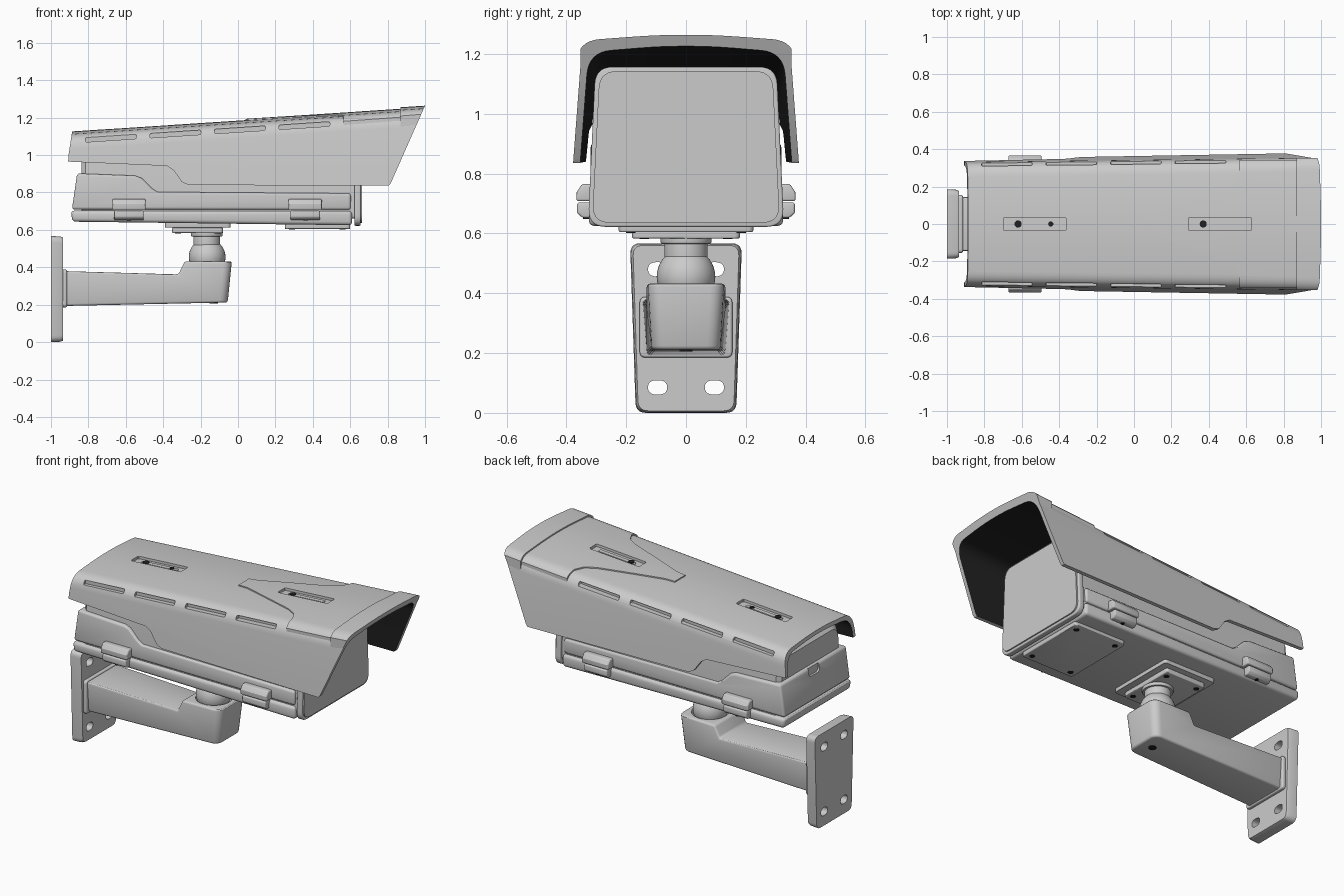
import bpy, bmesh, math
from mathutils import Vector

if "Cube" in bpy.data.objects:
    bpy.data.objects.remove(bpy.data.objects["Cube"])

dark = bpy.data.materials.new("dark")
dark.diffuse_color = (0.015, 0.015, 0.015, 1)
dark.use_nodes = True
dark.node_tree.nodes["Principled BSDF"].inputs["Base Color"].default_value = dark.diffuse_color
grey = bpy.data.materials.new("grey")
grey.diffuse_color = (0.6, 0.6, 0.6, 1)
grey.use_nodes = True
grey.node_tree.nodes["Principled BSDF"].inputs["Base Color"].default_value = grey.diffuse_color


def rounded(pts, r, n=5, closed=True):
    """Fillet the corners of a 2D polyline; r is a number or one value per point."""
    out, m = [], len(pts)
    for i, p in enumerate(pts):
        p = Vector(p)
        if not closed and i in (0, m - 1):
            out.append(p)
            continue
        a, b = Vector(pts[i - 1]) - p, Vector(pts[(i + 1) % m]) - p
        t = r[i] if isinstance(r, (list, tuple)) else r
        a = p + a.normalized() * min(t, a.length * 0.49)
        b = p + b.normalized() * min(t, b.length * 0.49)
        for k in range(n + 1):
            u = k / n
            out.append(a * (1 - u) ** 2 + p * 2 * u * (1 - u) + b * u * u)
    return out


def loft(name, sections, dark_range=None):
    """Closed solid through equal-length 3D loops."""
    bm = bmesh.new()
    rings = [[bm.verts.new(p) for p in s] for s in sections]
    n = len(rings[0])
    for r0, r1 in zip(rings, rings[1:]):
        for i in range(n):
            f = bm.faces.new((r0[i], r0[(i + 1) % n], r1[(i + 1) % n], r1[i]))
            if dark_range and dark_range[0] <= i < dark_range[1]:
                f.material_index = 1
    bm.faces.new(rings[0])
    bm.faces.new(rings[-1])
    bmesh.ops.recalc_face_normals(bm, faces=bm.faces[:])
    me = bpy.data.meshes.new(name)
    bm.to_mesh(me)
    bm.free()
    ob = bpy.data.objects.new(name, me)
    bpy.context.collection.objects.link(ob)
    if dark_range:
        me.materials.append(grey)
        me.materials.append(dark)
    return ob


def prism(name, pts, lo, hi, axis):
    put = {"x": lambda p, d: (d, p[0], p[1]),
           "y": lambda p, d: (p[0], d, p[1]),
           "z": lambda p, d: (p[0], p[1], d)}[axis]
    return loft(name, [[put(p, d) for p in pts] for d in (lo, hi)])


def rect(a, b, c, d):
    return [(a, c), (b, c), (b, d), (a, d)]


def disc(cx, cy, r, n=24):
    return [(cx + r * math.cos(2 * math.pi * i / n), cy + r * math.sin(2 * math.pi * i / n)) for i in range(n)]


def apply_mod(ob, kind, **kw):
    m = ob.modifiers.new("m", kind)
    for k, v in kw.items():
        setattr(m, k, v)
    bpy.context.view_layer.objects.active = ob
    bpy.ops.object.modifier_apply(modifier=m.name)


def boolean(ob, cutter, op="DIFFERENCE", keep=False):
    apply_mod(ob, "BOOLEAN", object=cutter, operation=op, solver="EXACT")
    if not keep:
        bpy.data.objects.remove(cutter)


def bevel(ob, w, seg=3):
    apply_mod(ob, "BEVEL", width=w, segments=seg, limit_method="ANGLE", angle_limit=math.radians(35))
    return ob


def paint(ob):
    ob.data.materials.append(dark)
    return ob


# Wall plate with four oblong bolt holes
outline = [(-0.168, 0), (0.168, 0), (0.187, 0.567), (-0.187, 0.567)]
secs = []
for x, k in ((-1, 1), (-0.95, 0.985), (-0.935, 0.95)):
    secs.append([(x, p.x * k, 0.283 + (p.y - 0.283) * (1 - (1 - k) * 0.5)) for p in rounded(outline, 0.035)])
plate = loft("wall_plate", secs)
for y in (-0.095, 0.095):
    for z in (0.085, 0.48):
        boolean(plate, prism("cut", rounded(rect(y - 0.032, y + 0.032, z - 0.024, z + 0.024), 0.03), -1.1, -0.8, "x"))

# Bracket arm, tapered, with a rounded end and a cup for the ball
arm = prism("bracket_arm", [(-0.945, 0.193), (-0.055, 0.212), (-0.033, 0.432), (-0.285, 0.432),
                            (-0.318, 0.362), (-0.945, 0.380)], -1, 1, "y")
for v in arm.data.vertices:
    half = 0.145 - 0.018 * (v.co.x + 0.945) / 0.9
    v.co.y *= half * (0.9 if v.co.z < 0.3 else 1)
bm = bmesh.new()
bm.from_mesh(arm.data)
ends = [e for e in bm.edges if all(v.co.x > -0.07 for v in e.verts) and abs(e.verts[0].co.z - e.verts[1].co.z) > 0.1]
bmesh.ops.bevel(bm, geom=ends, offset=0.045, segments=5, profile=0.5, affect="EDGES")
bm.to_mesh(arm.data)
bm.free()
bevel(arm, 0.012)
boolean(arm, prism("cut", disc(-0.162, 0, 0.102, 40), 0.32, 0.6, "z"))
bevel(prism("arm_flange", rounded(rect(-0.155, 0.155, 0.185, 0.388), 0.02), -0.94, -0.915, "x"), 0.008)
paint(prism("arm_screw", disc(-0.13, 0, 0.022), 0.206, 0.23, "z"))

# Ball joint, neck and mounting plates under the housing
bpy.ops.mesh.primitive_uv_sphere_add(segments=40, ring_count=20, radius=0.098, location=(-0.165, 0, 0.455))
bpy.context.object.name = "ball_joint"
bevel(prism("ball_neck", disc(-0.167, 0, 0.072, 40), 0.46, 0.6, "z"), 0.006)
bevel(prism("ball_neck_collar", disc(-0.167, 0, 0.085, 40), 0.565, 0.6, "z"), 0.006)
bevel(prism("mount_plate", rounded(rect(-0.352, -0.08, -0.18, 0.18), 0.02), 0.583, 0.612, "z"), 0.005)
bevel(prism("mount_pad", rounded(rect(-0.39, -0.04, -0.215, 0.215), 0.02), 0.612, 0.65, "z"), 0.004)
bevel(prism("bottom_hatch", rounded(rect(0.25, 0.6, -0.225, 0.225), 0.02), 0.604, 0.64, "z"), 0.006)
for x, y, z in [(0.29, s * 0.185, 0.602) for s in (1, -1)] + [(0.56, s * 0.185, 0.602) for s in (1, -1)] + \
        [(x, s * 0.14, 0.581) for x in (-0.32, -0.11) for s in (1, -1)]:
    paint(prism("bottom_screw", disc(x, y, 0.016, 16), z, z + 0.02, "z"))

# Housing: tray, lower shell, inner upper body
bevel(prism("housing_tray", [(-0.886, 0.644), (0.61, 0.625), (0.61, 0.701), (-0.893, 0.703)],
            -0.325, 0.325, "y"), 0.018)
lower = prism("housing_lower_shell", [(-0.888, 0.709), (0.603, 0.707), (0.603, 0.795), (-0.43, 0.803),
                                      (-0.46, 0.822), (-0.515, 0.877), (-0.55, 0.89), (-0.86, 0.902)],
              -0.319, 0.319, "y")
bevel(lower, 0.014)
boolean(lower, prism("cut", rounded(rect(-0.05, 0.05, 0.85, 0.95), 0.02), -0.95, -0.855, "x"))


def top_z(x):
    return 1.125 + 0.065 * (x + 0.885)


secs = []
for x, k in ((-0.838, 0.93), (-0.815, 1), (0.625, 1)):
    z1 = top_z(x) - 0.075 - (1 - k) * 0.3
    sec = rounded([(-0.31 * k, 0.66), (0.31 * k, 0.66), (0.287 * k, z1), (-0.287 * k, z1)], [0.02, 0.02, 0.07, 0.07], 6)
    secs.append([(x, p.x, p.y) for p in sec])
loft("housing_upper_body", secs)

# Front frame and window
def face_outline(d):
    return rounded([(-0.328 + d, 0.622 + d), (0.328 - d, 0.622 + d), (0.303 - d, 1.157 - d), (-0.303 + d, 1.157 - d)], 0.06, 7)


bevel(prism("front_frame", face_outline(0), 0.622, 0.656, "x"), 0.006)
prism("front_window", face_outline(0.014), 0.64, 0.664, "x")

# Side latches, two per side
for s in (1, -1):
    for x0 in (-0.672, 0.27):
        up = [(s * y, z) for y, z in ((0.3, 0.708), (0.366, 0.708), (0.366, 0.738), (0.348, 0.765), (0.3, 0.765))]
        low = [(s * y, z) for y, z in ((0.3, 0.652), (0.346, 0.652), (0.364, 0.668), (0.364, 0.703), (0.3, 0.703))]
        bevel(prism("latch_upper", up, x0, x0 + 0.178, "x"), 0.007)
        bevel(prism("latch_lower", low, x0 + 0.01, x0 + 0.168, "x"), 0.007)
        paint(prism("latch_screw", disc(x0 + 0.09, s * 0.334, 0.011, 16), 0.649, 0.67, "z"))


# Sunshield: arched shell trimmed to its side outline
def shell_line(x, off):
    zt, w = top_z(x) + off, 0.336 + 0.012 * x + off
    wb = w + 0.08 * (zt - 0.78)
    pts = [(-wb, 0.78), (-w, zt - 0.018), (0, zt + 0.008), (w, zt - 0.018), (wb, 0.78)]
    return rounded(pts, [0, 0.075, 0.2, 0.075, 0], 8, closed=False)


def shell(name, outer, inner):
    secs = []
    for x in (-1.0, 1.1):
        a, b = shell_line(x, outer), shell_line(x, inner)
        secs.append([(x, p.x, p.y) for p in a + b[::-1]])
    n = len(a)
    return loft(name, secs, dark_range=(n, 2 * n - 1))


side = prism("cut_side", [(-0.908, 0.965), (-0.906, 1.0), (-0.88, 1.17), (0, 1.4), (1.06, 1.4), (0.817, 0.85),
                          (0.805, 0.836), (-0.265, 0.84), (-0.3, 0.856), (-0.345, 0.92), (-0.38, 0.942)],
             -0.6, 0.6, "y")
side.hide_render = True
shield = shell("sunshield", 0, -0.022)
boolean(shield, side, "INTERSECT", keep=True)

# Raised front tongue panel and visor lip
half = [(0.04, 0.05), (0.1, 0.057), (0.47, 0.185), (0.53, 0.22), (0.56, 0.275), (0.565, 0.341), (1.2, 0.345)]
tongue = shell("sunshield_front_panel", 0.007, -0.006)
boolean(tongue, side, "INTERSECT", keep=True)
boolean(tongue, prism("cut", half + [(x, -y) for x, y in half[::-1]], 1.0, 1.6, "z"), "INTERSECT")
lip = shell("visor_lip", 0.015, -0.006)
boolean(lip, side, "INTERSECT", keep=True)
boolean(lip, prism("cut", rect(0.87, 1.2, -0.352, 0.352), 1.0, 1.6, "z"), "INTERSECT")
bpy.data.objects.remove(side)

# Vent slots along both shoulders
for i in range(4):
    x = -0.68 + 0.345 * i
    z = top_z(x) - 0.048
    d = 0.136 * 0.066
    pts = rounded([(x - 0.136, z - d - 0.012), (x + 0.136, z + d - 0.012),
                   (x + 0.136, z + d + 0.012), (x - 0.136, z - d + 0.012)], 0.008, 3)
    for s in (1, -1):
        boolean(shield, prism("cut", pts, *sorted((s * 0.305, s * 0.45)), "y"))

# Sliding-screw pockets on the top
for x, screws, bodies in ((-0.53, (-0.09, 0.085), [shield]), (0.46, (-0.09,), [shield, tongue])):
    lift = 0.007 if len(bodies) > 1 else 0
    for ob in bodies:
        cut = prism("cut", rounded(rect(x - 0.168, x + 0.168, -0.036, 0.036), 0.01, 3), 0, 0.2, "z")
        for v in cut.data.vertices:
            v.co.z += top_z(v.co.x) - 0.014 + lift
        boolean(ob, cut)
    bar = prism("pocket_slide", rounded(rect(x - 0.12, x + 0.125, -0.013, 0.013), 0.012), -0.018, -0.009, "z")
    for v in bar.data.vertices:
        v.co.z += top_z(v.co.x) + lift
    for dx in screws:
        zc = top_z(x + dx) + lift
        paint(prism("pocket_screw", disc(x + dx, 0, 0.019 if dx < 0 else 0.014, 20), zc - 0.017, zc - 0.006, "z"))

# Smooth shading with crisp edges
bpy.ops.object.select_all(action="DESELECT")
for ob in bpy.context.scene.objects:
    ob.select_set(True)
    bpy.context.view_layer.objects.active = ob
bpy.ops.object.shade_smooth_by_angle(angle=math.radians(30))
